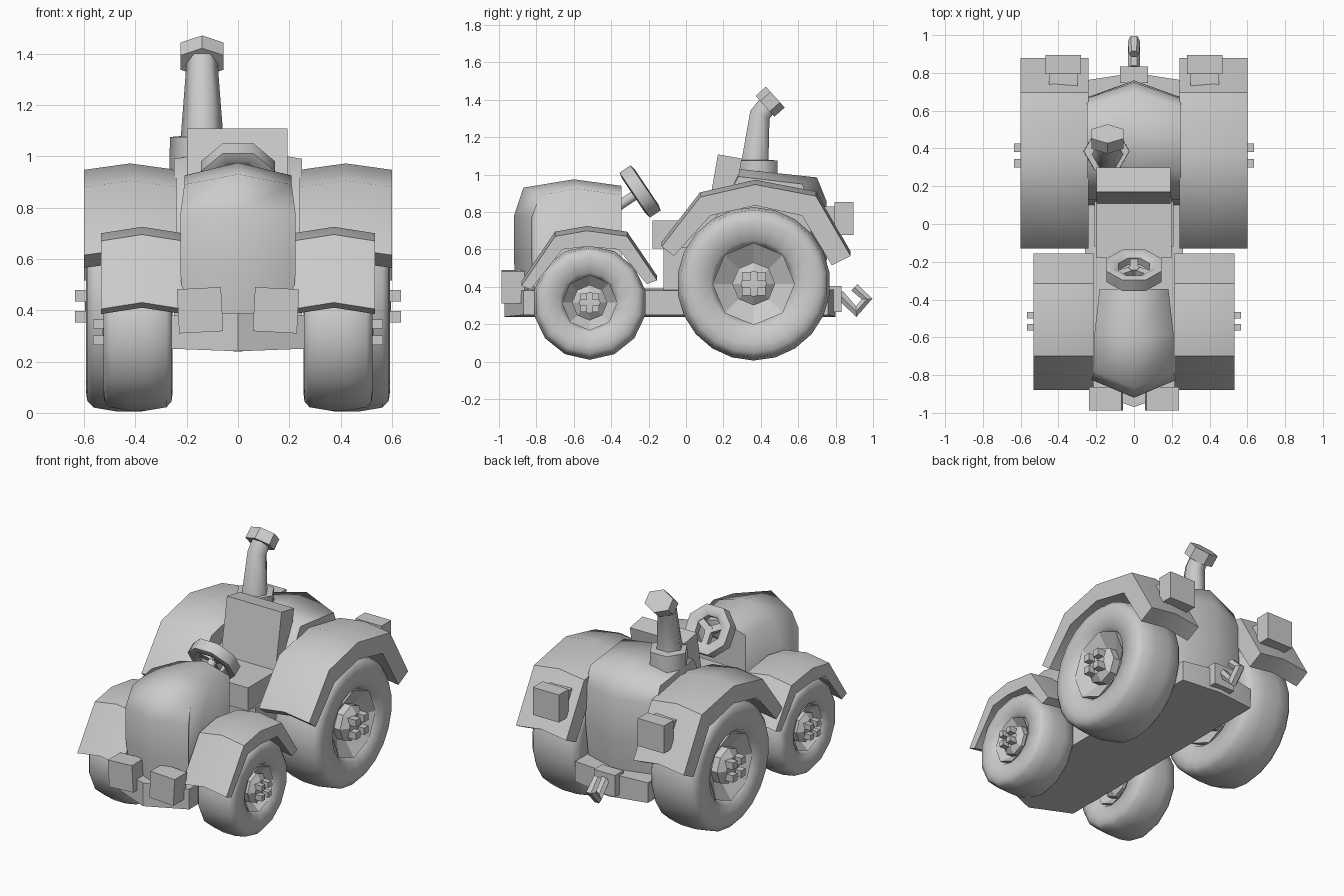
import bpy, bmesh
from math import pi, radians, cos, sin
from mathutils import Matrix, Vector

if "Cube" in bpy.data.objects:
    bpy.data.objects.remove(bpy.data.objects["Cube"])

T = Matrix.Translation
R = Matrix.Rotation
I = Matrix()


def select(ob):
    bpy.ops.object.select_all(action='DESELECT')
    ob.select_set(True)
    bpy.context.view_layer.objects.active = ob


def finish(name, bm, mirror=False, angle=35):
    bmesh.ops.remove_doubles(bm, verts=bm.verts, dist=1e-5)
    bmesh.ops.recalc_face_normals(bm, faces=bm.faces)
    me = bpy.data.meshes.new(name)
    bm.to_mesh(me)
    bm.free()
    ob = bpy.data.objects.new(name, me)
    bpy.context.collection.objects.link(ob)
    select(ob)
    if angle:
        bpy.ops.object.shade_smooth_by_angle(angle=radians(angle))
    if mirror:
        m = ob.modifiers.new("Mirror", 'MIRROR')
        m.use_axis = (True, False, False)
    return ob


def ribs(name, columns, mirror=False, angle=35, warp=None):
    """Join side profiles (y, z) placed at several x into one closed solid."""
    bm = bmesh.new()
    rows = [[bm.verts.new((x, y, z)) for y, z in prof] for x, prof in columns]
    n = len(rows[0])
    for a, b in zip(rows, rows[1:]):
        for i in range(n):
            j = (i + 1) % n
            bm.faces.new((a[i], a[j], b[j], b[i]))
    caps = [bm.faces.new(rows[0]), bm.faces.new(rows[-1])]
    bmesh.ops.triangulate(bm, faces=caps)
    if warp:
        for v in bm.verts:
            v.co.x *= warp(v.co)
    return finish(name, bm, mirror, angle)


def revolve(name, prof, n, mat, mirror=False, angle=35, closed=False):
    """Turn a profile of (radius, height) around the local z axis."""
    bm = bmesh.new()
    rings = [[bm.verts.new(mat @ Vector((r * cos(2 * pi * k / n), r * sin(2 * pi * k / n), h)))
              for k in range(n)] for r, h in prof]
    pairs = list(zip(rings, rings[1:])) + ([(rings[-1], rings[0])] if closed else [])
    for a, b in pairs:
        for k in range(n):
            j = (k + 1) % n
            bm.faces.new((a[k], a[j], b[j], b[k]))
    return finish(name, bm, mirror, angle)


def boxes(name, items, mirror=False, mat=I):
    """items: (centre, size, local rotation matrix)."""
    bm = bmesh.new()
    for c, s, rot in items:
        bmesh.ops.create_cube(bm, size=1, matrix=mat @ T(c) @ rot @ Matrix.Diagonal((*s, 1)))
    return finish(name, bm, mirror, 0)


def tube(name, pts, depth, angle):
    """pts: (x, y, z, radius factor)."""
    cu = bpy.data.curves.new(name, 'CURVE')
    cu.dimensions = '3D'
    cu.bevel_depth, cu.bevel_resolution, cu.use_fill_caps = depth, 1, True
    sp = cu.splines.new('POLY')
    sp.points.add(len(pts) - 1)
    for p, (x, y, z, r) in zip(sp.points, pts):
        p.co, p.radius = (x, y, z, 1), r
    ob = bpy.data.objects.new(name, cu)
    bpy.context.collection.objects.link(ob)
    select(ob)
    bpy.ops.object.convert(target='MESH')
    bpy.ops.object.shade_smooth_by_angle(angle=radians(angle))


# Chassis plate with pointed ends
mid = [(-.97, .24), (-.97, .39), (.80, .39), (.80, .24)]
side = [(-.87, .25), (-.87, .38), (.76, .38), (.76, .25)]
ribs("chassis", [(-.26, side), (0, mid), (.26, side)])

# Engine hood, narrowing to the back
mid = [(-.91, .38), (-.92, .55), (-.92, .78), (-.87, .93), (-.60, .975), (-.345, .94), (-.345, .38)]
side = [(-.81, .38), (-.825, .55), (-.825, .77), (-.78, .89), (-.58, .925), (-.345, .89), (-.345, .38)]
ribs("hood", [(-.225, side), (0, mid), (.225, side)], angle=80,
     warp=lambda c: (.87 if c.y > -.4 else 1) * (.93 if c.z < .5 or c.z > .85 else 1))

# Rear body behind the seat
mid = [(.10, .38), (.13, .72), (.28, 1.03), (.70, .985), (.75, .86), (.76, .60), (.73, .38)]
side = [(.10, .38), (.13, .72), (.28, .99), (.62, .95), (.665, .84), (.67, .60), (.64, .38)]
ribs("rear_body", [(-.25, side), (0, mid), (.25, side)], angle=70)

# Wheels: tyre, recessed octagonal rim with hub, four bolts
XROT = R(pi / 2, 4, 'Y')
for pre, y, z, rad, xc, w, rim, hub, n, b in (("front", -.515, .315, .305, .39, .135, .135, .095, 14, .032),
                                              ("rear", .362, .416, .410, .425, .168, .20, .115, 22, .041)):
    m = T((xc, y, z)) @ XROT
    d = rad - rim
    half = [(rim, .6 * w), (rim + .15 * d, .95 * w), (rim + .6 * d, w), (rad - .2 * d, .97 * w),
            (rad - .07 * d, .82 * w), (rad, .3 * w)]
    revolve(pre + "_tyre", half + [(r, -h) for r, h in reversed(half)], n, m, True, 60, True)
    half = [(0, w * 1.02), (hub * .6, w * .99), (hub, w * .78), (hub, w * .5), (rim * 1.1, w * .9), (rim * 1.1, w * .6)]
    revolve(pre + "_rim", half + [(r, -h) for r, h in reversed(half)], 8, m, True, 20)
    s = b * 1.1
    boxes(pre + "_wheel_bolts", [((xc + w * 1.04, y + i * b, z + j * b), (.07, s, s), I)
                                 for i in (-1, 1) for j in (-1, 1)], True)


# Fenders: thick bent plates with a slight crown
def fender(name, x0, x1, outer, inner):
    prof = outer + inner[::-1]
    low = [(y, z - .025) for y, z in prof]
    ribs(name, [(x0, low), ((x0 + x1) / 2, prof), (x1, low)], True, 45)


fender("front_fender", .215, .533,
       [(-.88, .43), (-.70, .695), (-.53, .725), (-.315, .695), (-.155, .46)],
       [(-.83, .41), (-.66, .625), (-.53, .640), (-.36, .625), (-.21, .44)])
fender("rear_fender", .24, .60,
       [(-.13, .64), (.075, .905), (.37, .972), (.695, .91), (.88, .59)],
       [(-.065, .59), (.13, .805), (.37, .86), (.62, .805), (.78, .54)])

# Seat: pedestal, cushion and leaning backrest
boxes("seat", [((0, .02, .49), (.42, .28, .24), I),
               ((0, -.02, .68), (.395, .32, .15), I),
               ((-.003, .20, .90), (.39, .13, .40), R(radians(-10), 4, 'X'))])

# Steering wheel with three spokes and column
m = T((0, -.245, .910)) @ R(radians(-56), 4, 'X')
revolve("steering_wheel", [(.157, -.035), (.157, .035), (.12, .042), (.088, .022), (.088, -.022), (.12, -.042)],
        8, m @ R(pi / 8, 4, 'Z'), angle=50, closed=True)
boxes("steering_spokes", [((.055 * cos(a), .055 * sin(a), 0), (.11, .04, .035), R(a, 4, 'Z'))
                          for a in (pi / 2, pi * 7 / 6, pi * 11 / 6)], mat=m)
revolve("steering_column", [(0, .02), (.03, .02), (.03, -.25), (0, -.25)], 6, m, angle=65)

# Exhaust: hexagonal base, bent pipe, tilted cap
revolve("exhaust_base", [(0, .85), (.125, .85), (.12, 1.075), (0, 1.085)], 6, T((-.145, .385, 0)), angle=65)
tube("exhaust_pipe", [(-.14, .365, 1.03, 1.35), (-.14, .395, 1.32, 1), (-.14, .455, 1.395, .95)], .064, 65)
cap = T((-.14, .45, 1.39)) @ R(radians(-48), 4, 'X') @ Matrix.Diagonal((1.3, 1, 1, 1)) @ R(pi / 6, 4, 'Z')
revolve("exhaust_cap", [(0, -.037), (.075, -.037), (.075, .037), (0, .037)], 6, cap)

# Lamps
boxes("headlight", [((.148, -.925, .40), (.172, .125, .172), R(radians(3), 4, 'Y'))], True)
boxes("tail_light", [((.375, .845, .765), (.187, .10, .178), I),
                     ((.375, .765, .755), (.15, .13, .15), I)], True)

# Hitch block and tow hook
boxes("hitch", [((0, .79, .335), (.15, .085, .14), I)])
tube("tow_hook", [(0, .82, .36, 1), (0, .91, .268, 1.1), (0, .968, .335, 1.1), (0, .90, .397, .9)], .03, 40)
